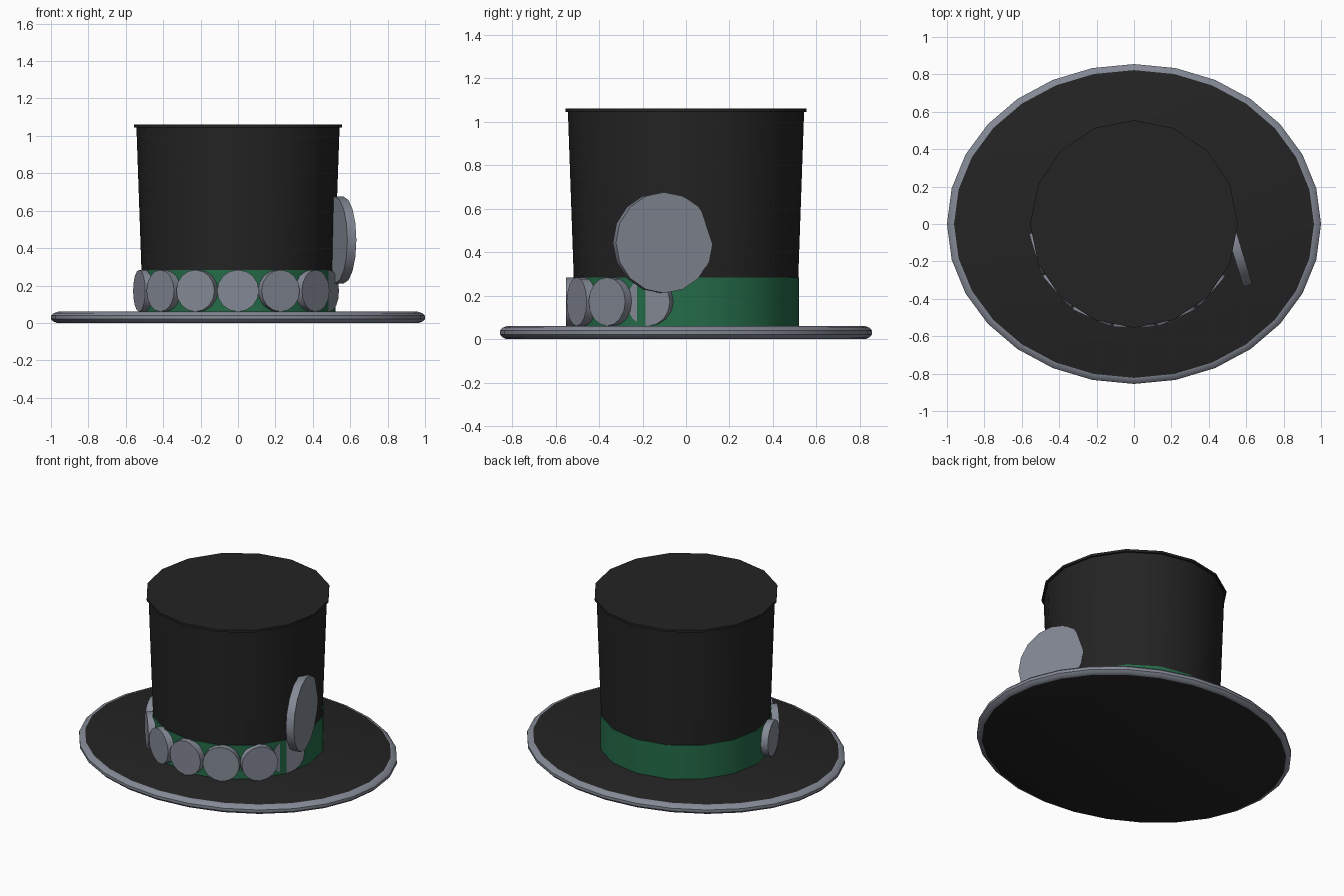
import bpy, bmesh
from math import sin, cos, pi, radians
from mathutils import Vector

cube = bpy.data.objects.get("Cube")
if cube:
    bpy.data.objects.remove(cube)


def material(name, rgb):
    m = bpy.data.materials.new(name)
    m.use_nodes = True
    m.diffuse_color = (*rgb, 1)
    m.node_tree.nodes["Principled BSDF"].inputs["Base Color"].default_value = (*rgb, 1)
    return m


BLACK = material("black felt", (0.017, 0.017, 0.017))
GREEN = material("green ribbon", (0.018, 0.15, 0.066))
GREY = material("grey metal", (0.23, 0.25, 0.30))


def finish(obj, angle=35):
    bpy.ops.object.select_all(action='DESELECT')
    obj.select_set(True)
    bpy.context.view_layer.objects.active = obj
    bpy.ops.object.shade_smooth_by_angle(angle=radians(angle))


def lathe(name, profile, sides, mats, depth=1.0, caps=True):
    """Spin (radius, z) points about z; depth squashes the rings along y."""
    bm = bmesh.new()
    rings = []
    for r, z in profile:
        rings.append([bm.verts.new((r * cos(2 * pi * i / sides),
                                    r * depth * sin(2 * pi * i / sides), z))
                      for i in range(sides)])
    for a, b in zip(rings, rings[1:]):
        for i in range(sides):
            j = (i + 1) % sides
            f = bm.faces.new((a[i], a[j], b[j], b[i]))
            f.material_index = len(mats) - 1
    if caps:
        bm.faces.new(rings[0][::-1])
        bm.faces.new(rings[-1])
    mesh = bpy.data.meshes.new(name)
    bm.to_mesh(mesh)
    bm.free()
    for m in mats:
        mesh.materials.append(m)
    obj = bpy.data.objects.new(name, mesh)
    bpy.context.collection.objects.link(obj)
    finish(obj)
    return obj


def disc(name, face_centre, angle, radius, thickness):
    """Upright coin; angle is its facing, measured from the front towards +x."""
    normal = Vector((sin(angle), -cos(angle), 0))
    bpy.ops.mesh.primitive_cylinder_add(
        vertices=16, radius=radius, depth=thickness,
        location=Vector(face_centre) - normal * thickness / 2,
        rotation=normal.to_track_quat('Z', 'Y').to_euler())
    obj = bpy.context.object
    obj.name = name
    obj.data.materials.append(GREY)
    finish(obj)


# Oval brim: black flat faces with a rounded grey edge
lathe("brim", [(0.967, 0), (0.987, 0.008), (1, 0.021), (1, 0.039),
               (0.987, 0.052), (0.962, 0.06)], 28, [BLACK, GREY], depth=0.855)

# Flared crown with a thin lip round the top
lathe("crown", [(0.508, 0.05), (0.543, 1.045), (0.555, 1.045), (0.555, 1.06)],
      16, [BLACK])

# Ribbon round the foot of the crown
lathe("ribbon", [(0.52, 0.055), (0.52, 0.282)], 16, [GREEN])

# Row of coins across the front of the ribbon
for n in range(-3, 3):
    a = radians(24.4 * n)
    disc(f"coin_{n + 4}", (0.552 * sin(a), -0.552 * cos(a), 0.172), a, 0.112, 0.045)

# Last coin sits askew, sunk into the ribbon
disc("coin_askew", (0.489, -0.174, 0.172), radians(63), 0.112, 0.045)

# Large coin on the side of the crown
disc("large_coin", (0.565, -0.1, 0.443), radians(107), 0.232, 0.05)
